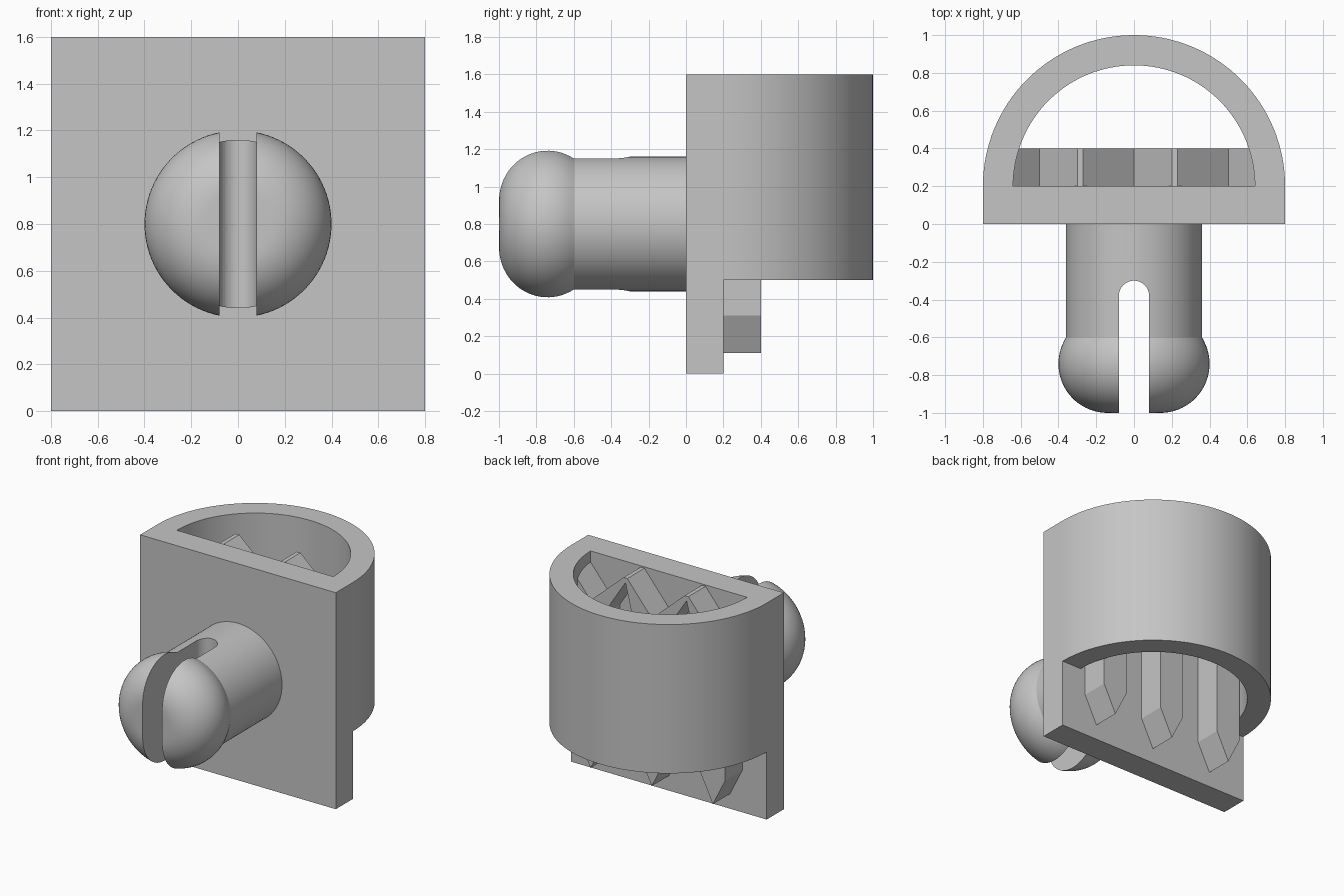
import bpy, bmesh
from math import sin, cos, pi, asin, radians
from mathutils import Vector

if "Cube" in bpy.data.objects:
    bpy.data.objects.remove(bpy.data.objects["Cube"], do_unlink=True)

grey = bpy.data.materials.new("plain grey")
grey.use_nodes = True
grey.diffuse_color = (0.56, 0.56, 0.56, 1)
grey.node_tree.nodes["Principled BSDF"].inputs["Base Color"].default_value = grey.diffuse_color


def make_object(name, bm):
    bmesh.ops.recalc_face_normals(bm, faces=bm.faces)
    mesh = bpy.data.meshes.new(name)
    bm.to_mesh(mesh)
    bm.free()
    mesh.materials.append(grey)
    obj = bpy.data.objects.new(name, mesh)
    bpy.context.collection.objects.link(obj)
    return obj


def prism(name, points, push):
    """Extrude a closed outline of 3D points along a vector."""
    bm = bmesh.new()
    face = bm.faces.new([bm.verts.new(p) for p in points])
    new = bmesh.ops.extrude_face_region(bm, geom=[face])["geom"]
    bmesh.ops.translate(bm, vec=push, verts=[v for v in new if isinstance(v, bmesh.types.BMVert)])
    return make_object(name, bm)


def arc(cx, cy, r, start, end, steps):
    angles = [start + (end - start) * i / steps for i in range(steps + 1)]
    return [(cx + r * cos(a), cy + r * sin(a)) for a in angles]


def smooth(obj):
    bpy.ops.object.select_all(action="DESELECT")
    obj.select_set(True)
    bpy.context.view_layer.objects.active = obj
    bpy.ops.object.shade_smooth_by_angle(angle=radians(25))


# Flat mounting plate
prism("plate", [(-0.8, 0, 0), (0.8, 0, 0), (0.8, 0.2, 0), (-0.8, 0.2, 0)], (0, 0, 1.6))

# Half-round sleeve behind the plate
outline = arc(0, 0.2, 0.8, 0, pi, 64) + arc(0, 0.2, 0.64, pi, 0, 64)
smooth(prism("half_round_sleeve", [(x, y, 0.5) for x, y in outline], (0, 0, 1.1)))

# Row of pointed pins with notched, flared tops, joined at the peaks
pin = [(0, 0.11), (0.1, 0.31), (0.1, 1.08), (0.215, 1.556), (0.215, 1.59), (0.2, 1.59),
       (0, 1.35), (-0.27, 1.59), (-0.285, 1.59), (-0.285, 1.556), (-0.1, 1.27), (-0.1, 0.31)]
for side, cx in (("right", -0.5), ("middle", 0), ("left", 0.5)):
    prism(side + "_pin", [(max(cx + x, -0.74), 0.2, z) for x, z in pin], (0, 0.2, 0))

# Round stem with a bulging head, turned about the y axis
profile = [(0, 0), (0.36, 0), (0.36, -0.6)]
profile += arc(0.14, -0.74, 0.26, asin(0.14 / 0.26), -pi / 2, 24)[1:] + [(0, -1)]
bm = bmesh.new()
verts = [bm.verts.new((r, y, 0.8)) for r, y in profile]
edges = [bm.edges.new(pair) for pair in zip(verts, verts[1:])]
bmesh.ops.spin(bm, geom=verts + edges, cent=(0, 0, 0.8), axis=(0, 1, 0),
               angle=2 * pi, steps=96, use_duplicate=False)
bmesh.ops.remove_doubles(bm, verts=bm.verts, dist=0.0001)
stem = make_object("snap_stem", bm)

# Round-ended slot through the stem and head
slot = [(-0.08, -1.2), (0.08, -1.2)] + arc(0, -0.38, 0.08, 0, pi, 24)
cutter = prism("slot_cutter", [(x, y, 0.2) for x, y in slot], (0, 0, 1.2))
cutter.hide_render = True
cut = stem.modifiers.new("slot", "BOOLEAN")
cut.operation = "DIFFERENCE"
cut.solver = "EXACT"
cut.object = cutter
smooth(stem)
bpy.ops.object.modifier_apply(modifier=cut.name)
bpy.data.objects.remove(cutter, do_unlink=True)
smooth(stem)
